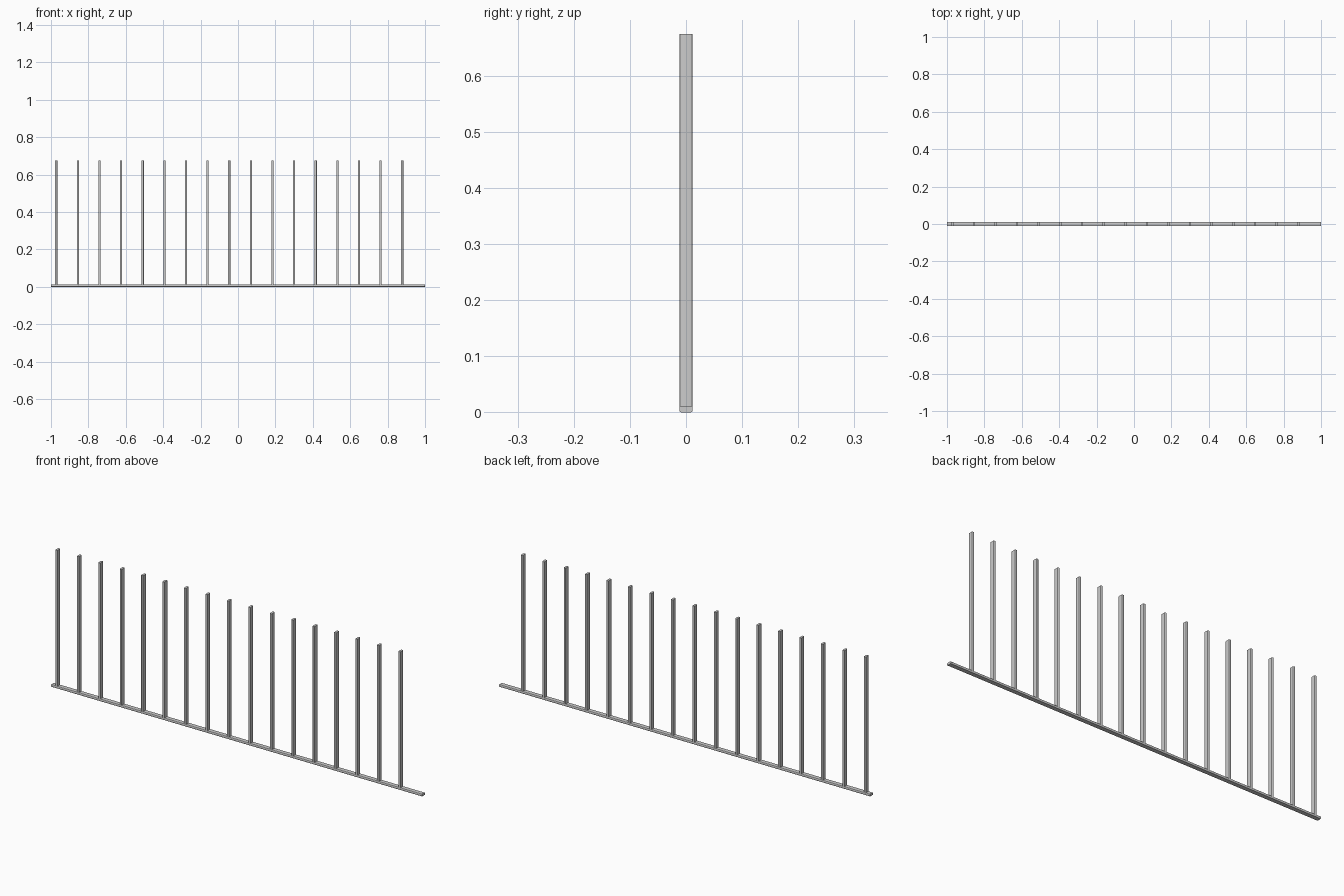
import bpy, bmesh

if "Cube" in bpy.data.objects:
    bpy.data.objects.remove(bpy.data.objects["Cube"])

WIDTH, THICK = 0.024, 0.0115     # bar cross-section
HEIGHT = 0.674
COUNT, FIRST, LAST = 17, -0.972, 0.878


def rounded_bar(name, size, centre, axis):
    """Flat bar whose long edges (along axis) are rounded."""
    bm = bmesh.new()
    bmesh.ops.create_cube(bm, size=1)
    for v in bm.verts:
        v.co = [v.co[i] * size[i] for i in range(3)]
    long_edges = [e for e in bm.edges
                  if abs(e.verts[0].co[axis] - e.verts[1].co[axis]) > size[axis] / 2]
    bmesh.ops.bevel(bm, geom=long_edges, offset=0.0035, segments=3,
                    profile=0.5, affect='EDGES')
    mesh = bpy.data.meshes.new(name)
    bm.to_mesh(mesh)
    bm.free()
    obj = bpy.data.objects.new(name, mesh)
    obj.location = centre
    bpy.context.collection.objects.link(obj)
    bpy.context.view_layer.objects.active = obj
    obj.select_set(True)
    bpy.ops.object.shade_smooth_by_angle()
    obj.select_set(False)
    return obj


# Bottom rail
rounded_bar("bottom_rail", (2.0, WIDTH, THICK), (0, 0, THICK / 2), 0)

# Evenly spaced upright slats, seated in the rail
base = THICK / 2
for i in range(COUNT):
    x = FIRST + (LAST - FIRST) * i / (COUNT - 1)
    rounded_bar(f"slat_{i + 1}", (THICK, WIDTH, HEIGHT - base),
                (x, 0, (HEIGHT + base) / 2), 2)
